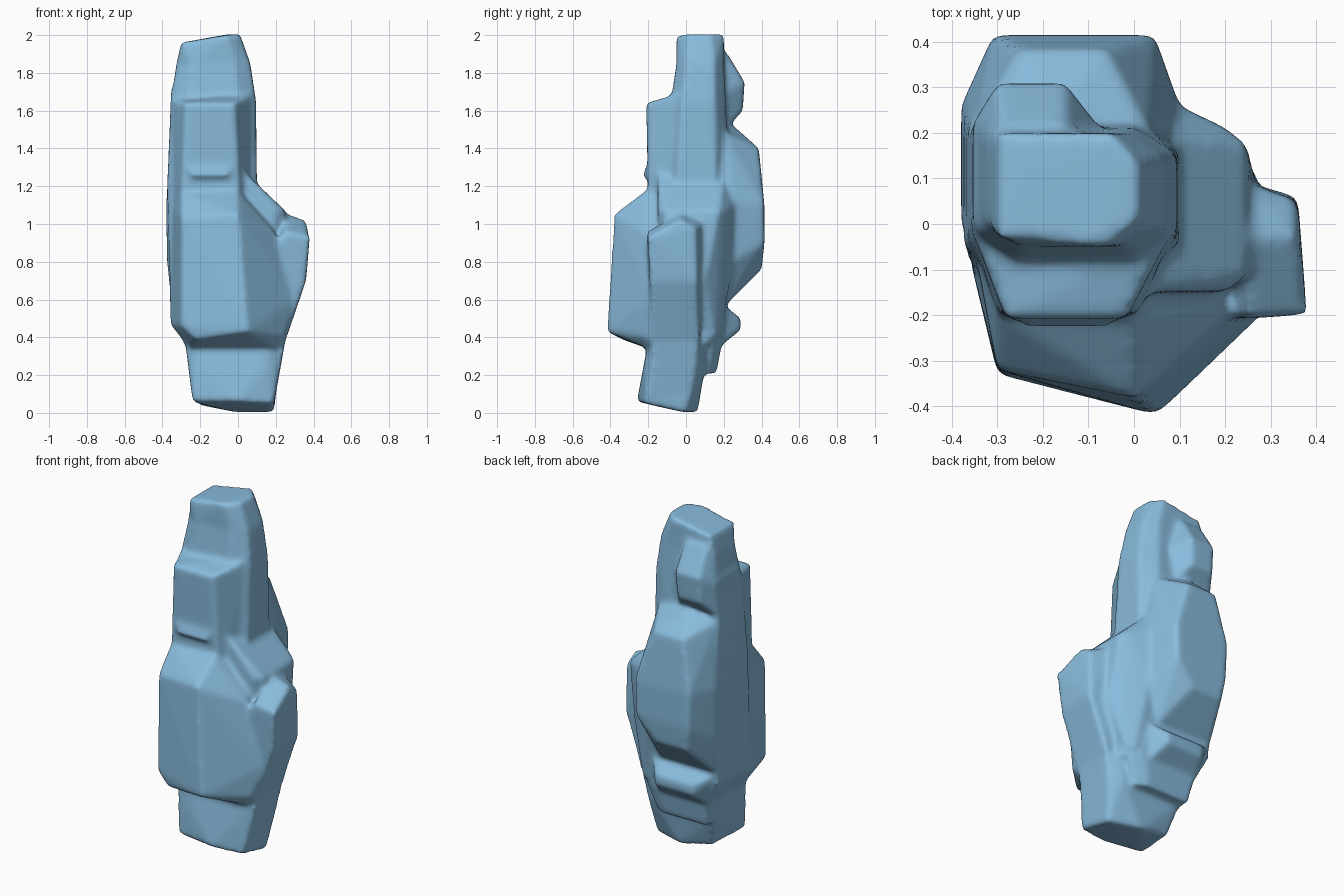
import bpy
import bmesh

default = bpy.data.objects.get("Cube")
if default:
    bpy.data.objects.remove(default, do_unlink=True)

rock_mat = bpy.data.materials.new("pale_blue_stone")
rock_mat.use_nodes = True
rock_colour = (.25, .5, .72, 1)
rock_mat.diffuse_color = rock_colour
rock_mat.node_tree.nodes["Principled BSDF"].inputs["Base Color"].default_value = rock_colour

rock = bmesh.new()


def section(height, right, left, front, back, cut=0):
    """Corners of a level rectangle; all but the back right one may be cut off."""
    across, along = (left - right) * cut, (back - front) * cut
    outline = [(right + across, front), (left - across, front), (left, front + along),
               (left, back - along), (left - across, back), (right, back), (right, front + along)]
    return [(x, y, height) for x, y in outline]


def add_boulder(*sections, corners=()):
    """Add the convex boulder wrapped around some sections and single corners."""
    part = bmesh.new()
    for outline in sections:
        for corner in outline:
            part.verts.new(corner)
    for corner in corners:
        part.verts.new(corner)
    bmesh.ops.remove_doubles(part, verts=part.verts, dist=.001)
    result = bmesh.ops.convex_hull(part, input=part.verts)
    loose = set(result["geom_interior"] + result["geom_unused"])
    loose_verts = [item for item in loose if isinstance(item, bmesh.types.BMVert)]
    bmesh.ops.delete(part, geom=loose_verts, context="VERTS")
    bmesh.ops.recalc_face_normals(part, faces=part.faces)
    mesh = bpy.data.meshes.new("boulder_part")
    part.to_mesh(mesh)
    part.free()
    rock.from_mesh(mesh)
    bpy.data.meshes.remove(mesh)


# Central spire, narrowing to a sloping top
hips = section(height=.36, right=-.28, left=.2, front=-.2, back=.18, cut=.2)
belly = section(height=.5, right=-.355, left=.18, front=-.18, back=.21, cut=.2)
waist = section(height=1.2, right=-.375, left=.1, front=-.12, back=.23, cut=.2)
chest = section(height=1.65, right=-.355, left=.095, front=-.08, back=.21, cut=.2)
neck = section(height=1.85, right=-.325, left=.065, front=-.05, back=.2, cut=.2)
crown = [(-.3, .2, 1.96), (-.3, -.03, 1.96), (-.06, -.05, 2), (.01, .01, 2.005),
         (.01, .13, 2.005), (-.05, .2, 2.005)]
spire_sections = [hips, belly, waist, chest, neck, crown]
for lower, upper in zip(spire_sections, spire_sections[1:]):
    add_boulder(lower, upper)

# Slab on the upper front, with a lip at its foot
add_boulder(
    section(height=1.64, right=-.28, left=-.02, front=-.21, back=0),
    section(height=1.1, right=-.3, left=.01, front=-.2, back=0),
    corners=[(-.36, 0, 1.66), (.09, 0, 1.7), (-.37, 0, 1.1), (.1, 0, 1.1)])
add_boulder(
    section(height=1.25, right=-.24, left=-.06, front=-.23, back=-.1),
    section(height=1.33, right=-.28, left=-.01, front=-.2, back=-.1))

# Big front boulder
add_boulder(
    section(height=1.1, right=-.36, left=.1, front=0, back=.1),
    section(height=.34, right=-.25, left=.2, front=-.2, back=0),
    corners=[(-.3, -.32, 1.03), (0, -.38, 1.05), (-.3, -.2, 1.17), (0, -.22, 1.17),
             (-.3, -.33, .46), (-.22, -.34, .39), (.05, -.42, .43), (-.36, -.08, .47),
             (.25, -.22, .4), (.3, -.18, .6), (.2, -.2, .95)])

# Shoulder on the model's left
add_boulder(
    section(height=1.27, right=-.2, left=.04, front=-.15, back=.2),
    section(height=1.07, right=-.2, left=.25, front=-.15, back=.21, cut=.1),
    section(height=.4, right=-.2, left=.18, front=-.1, back=.18, cut=.1),
    corners=[(.1, .26, 1.1), (.1, .25, .8), (.27, .1, .7)])

# Side outcrop running down to the foot
ankle = section(height=.38, right=.1, left=.25, front=-.18, back=.07)
add_boulder(
    section(height=.7, right=.1, left=.36, front=-.19, back=.06), ankle,
    corners=[(.36, -.03, 1.02), (.25, -.03, 1.06), (.38, -.2, .93), (.25, -.21, .96),
             (.36, .05, .97), (.22, .1, 1.02)])
add_boulder(ankle, section(height=.1, right=.1, left=.2, front=-.19, back=.03))

# Foot with a slanted sole
add_boulder(
    section(height=.38, right=-.28, left=.23, front=-.2, back=.1, cut=.1),
    section(height=.24, right=-.25, left=.2, front=-.22, back=.1, cut=.1),
    corners=[(-.24, -.22, .06), (0, -.26, .06), (.19, -.22, .05), (.19, 0, 0),
             (0, .06, 0), (-.2, .04, .04)])

# Ledge and bulge on the lower back
add_boulder(
    section(height=.21, right=-.25, left=.1, front=0, back=.16, cut=.2),
    section(height=.37, right=-.28, left=.16, front=0, back=.19, cut=.2))
add_boulder(
    section(height=.36, right=-.28, left=.05, front=0, back=.19),
    section(height=.44, right=-.24, left=0, front=0, back=.29),
    section(height=.5, right=-.24, left=0, front=0, back=.29),
    section(height=.57, right=-.35, left=.08, front=0, back=.2))

# Big rear boulder: its spreading base, then its flat outer face
add_boulder(
    section(height=1.48, right=-.35, left=.03, front=0, back=.21),
    section(height=1.1, right=-.38, left=.1, front=0, back=.26),
    section(height=.8, right=-.375, left=.1, front=0, back=.25),
    section(height=.57, right=-.35, left=.02, front=0, back=.21),
    section(height=1.4, right=-.25, left=-.06, front=0, back=.385),
    section(height=1.1, right=-.31, left=.045, front=0, back=.415),
    section(height=.9, right=-.3, left=.04, front=0, back=.415),
    section(height=.76, right=-.28, left=-.08, front=0, back=.4),
    corners=[(-.18, .24, 1.53)])

# Knob high on the back, flush with the model's right side
add_boulder(
    section(height=1.9, right=-.29, left=-.15, front=0, back=.22),
    section(height=1.75, right=-.3, left=-.15, front=0, back=.31),
    section(height=1.6, right=-.3, left=-.16, front=0, back=.3),
    section(height=1.7, right=-.355, left=-.08, front=0, back=.22),
    section(height=1.5, right=-.355, left=-.1, front=0, back=.21))

mesh = bpy.data.meshes.new("rock_spire")
rock.to_mesh(mesh)
rock.free()
mesh.materials.append(rock_mat)
spire = bpy.data.objects.new("rock_spire", mesh)
bpy.context.collection.objects.link(spire)

# Fuse the boulders into one weathered surface
fuse = spire.modifiers.new("fuse", "REMESH")
fuse.mode = "VOXEL"
fuse.voxel_size = .014
fuse.use_smooth_shade = True
soften = spire.modifiers.new("soften", "SMOOTH")
soften.factor = .5
soften.iterations = 9
